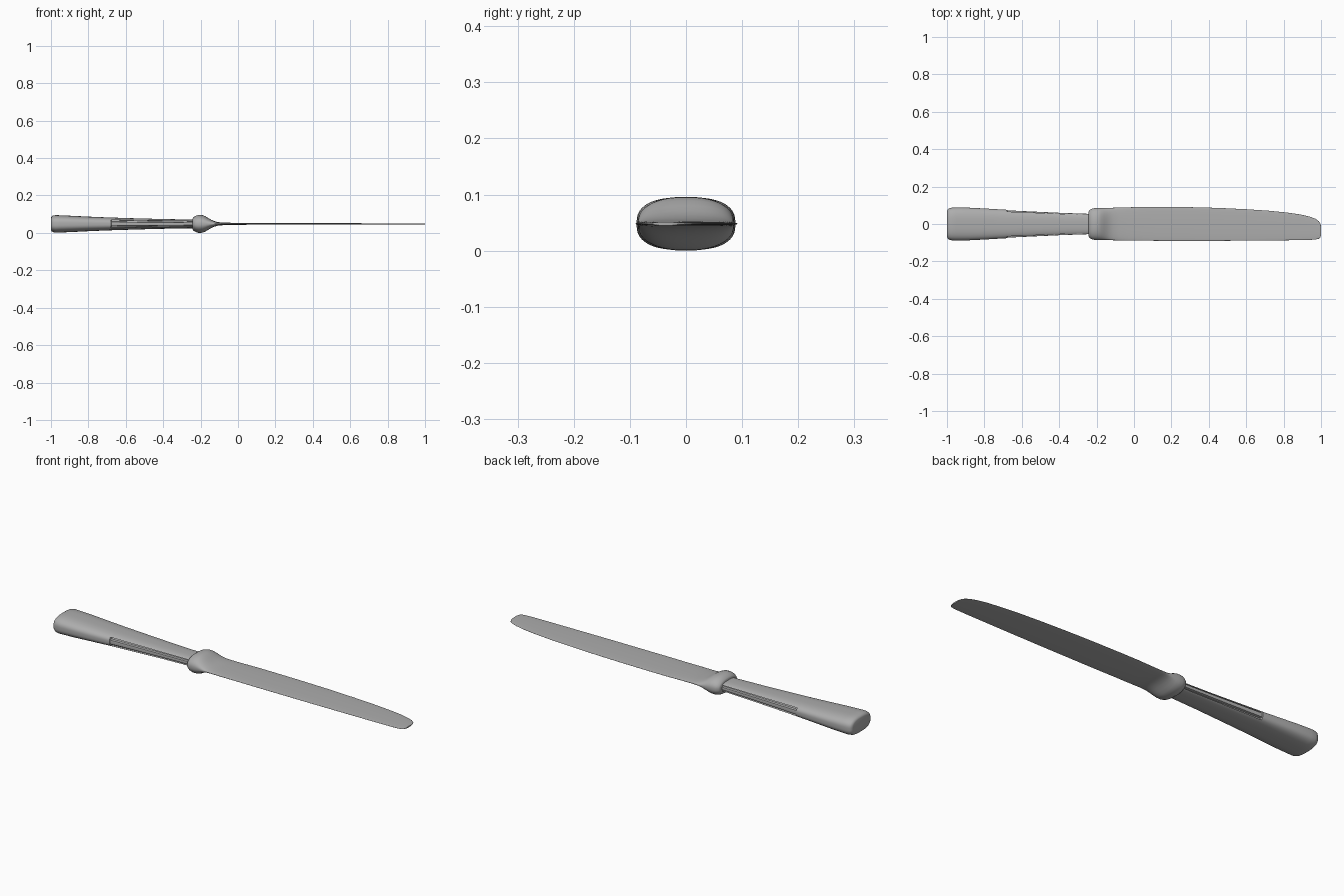
import bpy, bmesh, math

cube = bpy.data.objects.get("Cube")
if cube:
    bpy.data.objects.remove(cube)

ZC = 0.048   # height of the knife's middle plane
RING = 96    # points in each cross-section

steel = bpy.data.materials.new("brushed_steel")
steel.use_nodes = True
steel.diffuse_color = (0.42, 0.42, 0.42, 1)
steel.node_tree.nodes["Principled BSDF"].inputs["Base Color"].default_value = (0.42, 0.42, 0.42, 1)


def power(value, exponent):
    return math.copysign(abs(value) ** exponent, value)


def section(x, low, high, half_z, n, fluted=False):
    """Superellipse ring across x, optionally with fluted sides."""
    points = []
    for i in range(RING):
        t = 2 * math.pi * i / RING
        y = (high - low) / 2 * power(math.cos(t), 2 / n)
        z = half_z * power(math.sin(t), 2 / n)
        if fluted:
            # steps away from the nearest side edge
            k = min(i % (RING // 2), RING // 2 - i % (RING // 2))
            depth = 0.003 if k <= 3 else 0.013 if k <= 8 else 0
            y -= math.copysign(depth, y)
        points.append((x, (high + low) / 2 + y, ZC + z))
    return points


def loft(name, sections):
    bm = bmesh.new()
    rings = [[bm.verts.new(p) for p in s] for s in sections]
    for a, b in zip(rings, rings[1:]):
        for i in range(RING):
            j = (i + 1) % RING
            bm.faces.new((a[i], a[j], b[j], b[i]))
    bm.faces.new(rings[0])
    bm.faces.new(rings[-1])
    bmesh.ops.recalc_face_normals(bm, faces=bm.faces)
    mesh = bpy.data.meshes.new(name)
    bm.to_mesh(mesh)
    bm.free()
    mesh.materials.append(steel)
    obj = bpy.data.objects.new(name, mesh)
    bpy.context.collection.objects.link(obj)
    bpy.ops.object.select_all(action='DESELECT')
    obj.select_set(True)
    bpy.context.view_layer.objects.active = obj
    bpy.ops.object.shade_smooth_by_angle(angle=math.radians(35))


# Handle: rounded butt tapering to the neck, with fluted sides near the neck
handle = [
    (-1.0, 0.068, 0.033, False), (-0.997, 0.077, 0.039, False),
    (-0.99, 0.083, 0.044, False), (-0.975, 0.087, 0.047, False),
    (-0.95, 0.088, 0.046, False), (-0.88, 0.087, 0.043, False),
    (-0.8, 0.083, 0.039, False), (-0.68, 0.076, 0.034, False),
    (-0.677, 0.076, 0.034, True), (-0.55, 0.070, 0.030, True),
    (-0.4, 0.063, 0.026, True), (-0.23, 0.057, 0.023, True),
]
loft("handle", [section(x, -w, w, h, 2.7, f) for x, w, h, f in handle])

# Bolster flaring out of the neck and thinning into the blade
bolster = [
    (-0.242, 0.066, 0.030), (-0.238, 0.074, 0.036), (-0.225, 0.082, 0.044),
    (-0.21, 0.085, 0.048), (-0.19, 0.086, 0.047), (-0.175, 0.086, 0.041),
    (-0.16, 0.086, 0.032), (-0.145, 0.086, 0.023), (-0.13, 0.086, 0.016),
    (-0.11, 0.087, 0.010), (-0.08, 0.088, 0.007), (-0.03, 0.089, 0.006),
]
rings = [section(x, -w, w, h, 2.3) for x, w, h in bolster]

# Blade: straight cutting edge, spine curving down to a rounded tip
blade = [
    (0.05, -0.089, 0.092), (0.15, -0.09, 0.092), (0.3, -0.09, 0.090),
    (0.45, -0.09, 0.086), (0.6, -0.089, 0.079), (0.72, -0.088, 0.071),
    (0.82, -0.087, 0.061), (0.89, -0.086, 0.051), (0.94, -0.085, 0.039),
    (0.97, -0.083, 0.028), (0.988, -0.079, 0.015), (0.996, -0.072, 0.003),
    (1.0, -0.06, -0.012),
]
rings += [section(x, lo, hi, 0.0045 - 0.0015 * x, 2.3) for x, lo, hi in blade]
loft("bolster_and_blade", rings)
